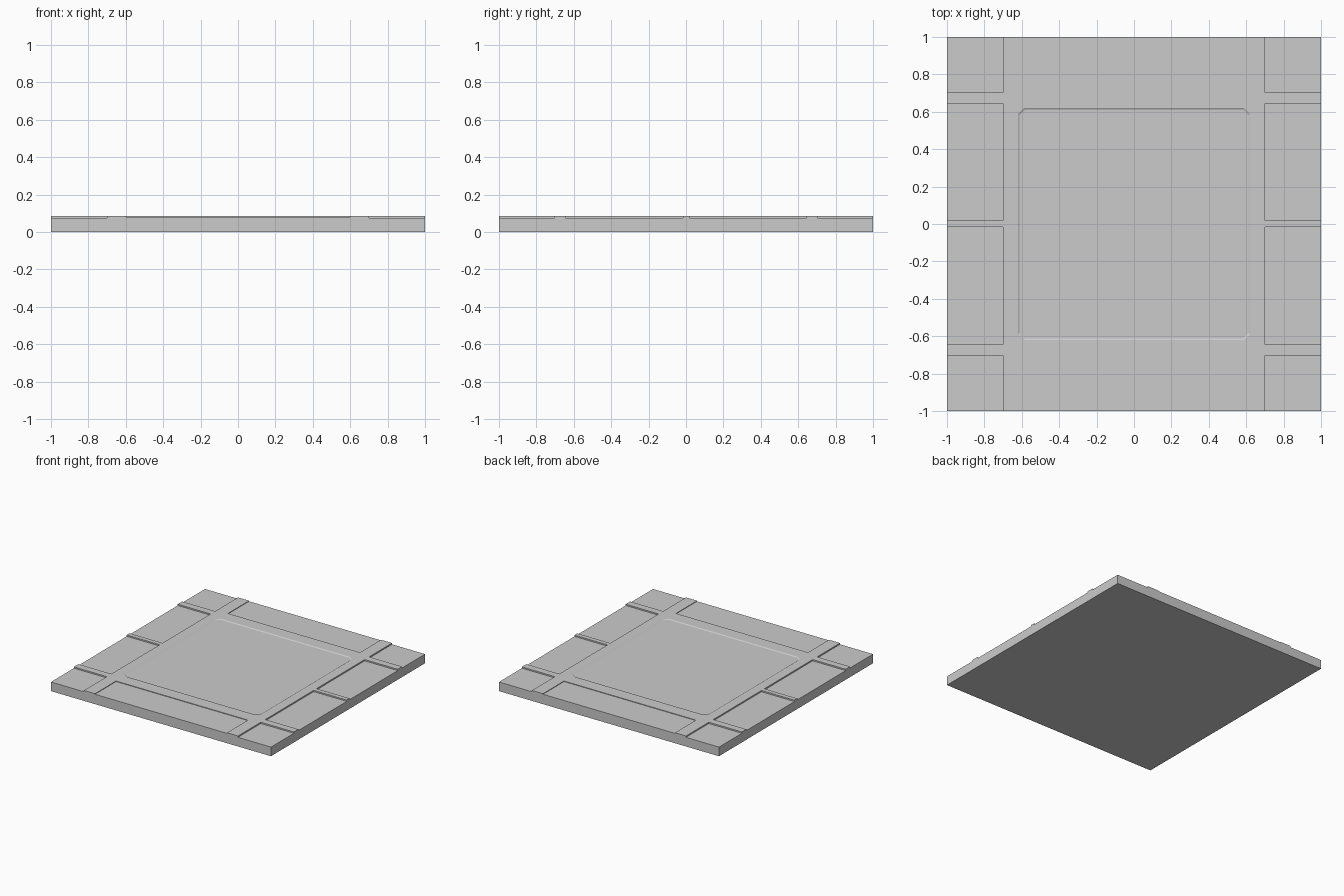
import bpy, bmesh

if "Cube" in bpy.data.objects:
    bpy.data.objects.remove(bpy.data.objects["Cube"])

FRAME, PANEL, SIDE = 0.086, 0.081, 0.075   # top levels
xs = [-1, -0.7, -0.6, 0.6, 0.7, 1]
ys = [-1, -0.727, -0.703, -0.645, -0.017, 0.02, 0.645, 0.703, 0.727, 1]
rib_rows = (2, 4, 6)                        # rows where cross ribs reach the sides
C, K, BEV = 0.62, 0.03, 0.008               # centre panel half size, corner cut, bevel


def height(i, j):
    if i in (0, 4):
        return FRAME if j in rib_rows else SIDE
    if i == 2 and j in (0, 8):
        return PANEL
    return FRAME


bm = bmesh.new()


def face(*pts):
    return bm.faces.new([bm.verts.new(p) for p in pts])


def octagon(r, k, z):
    out = []
    for sx, sy in ((1, 1), (-1, 1), (-1, -1), (1, -1)):
        a, b = (sx * r, sy * (r - k), z), (sx * (r - k), sy * r, z)
        out += [a, b] if sx * sy > 0 else [b, a]
    return out


# stepped tops of side panels, ribs, frame and end panels
nx, ny = len(xs) - 1, len(ys) - 1
for i in range(nx):
    for j in range(ny):
        x0, x1, y0, y1, z = xs[i], xs[i + 1], ys[j], ys[j + 1], height(i, j)
        if not (1 <= i <= 3 and 3 <= j <= 5):
            face((x0, y0, z), (x1, y0, z), (x1, y1, z), (x0, y1, z))
        # walls down to lower neighbours or to the ground
        for di, dj, a, b in ((1, 0, (x1, y0), (x1, y1)), (-1, 0, (x0, y1), (x0, y0)),
                             (0, 1, (x1, y1), (x0, y1)), (0, -1, (x0, y0), (x1, y0))):
            p, q = i + di, j + dj
            low = height(p, q) if 0 <= p < nx and 0 <= q < ny else 0
            if low < z:
                face((*a, low), (*b, low), (*b, z), (*a, z))

# frame around the centre, up to the eight-sided recess
outer = octagon(C, K, FRAME)
inner = octagon(C - BEV, K, PANEL)
rect = [(0.7, 0.645), (-0.7, 0.645), (-0.7, -0.645), (0.7, -0.645)]
rect = [(x, y, FRAME) for x, y in rect]
for n in range(4):
    a, b, c = outer[2 * n], outer[2 * n + 1], outer[(2 * n + 2) % 8]
    face(rect[n], b, a)
    face(rect[n], rect[(n + 1) % 4], c, b)

# sloped rim and recessed centre panel
for n in range(8):
    m = (n + 1) % 8
    face(outer[n], outer[m], inner[m], inner[n])
face(*inner)

# underside
face((-1, -1, 0), (-1, 1, 0), (1, 1, 0), (1, -1, 0))

bmesh.ops.remove_doubles(bm, verts=bm.verts, dist=1e-5)
bmesh.ops.dissolve_limit(bm, angle_limit=0.01, verts=bm.verts, edges=bm.edges)
for f in bm.faces:
    if f.normal.z < -0.01 and f.calc_center_median().z > 0.01:
        f.normal_flip()
me = bpy.data.meshes.new("floor_panel")
bm.to_mesh(me)
bm.free()
bpy.context.collection.objects.link(bpy.data.objects.new("floor_panel", me))
